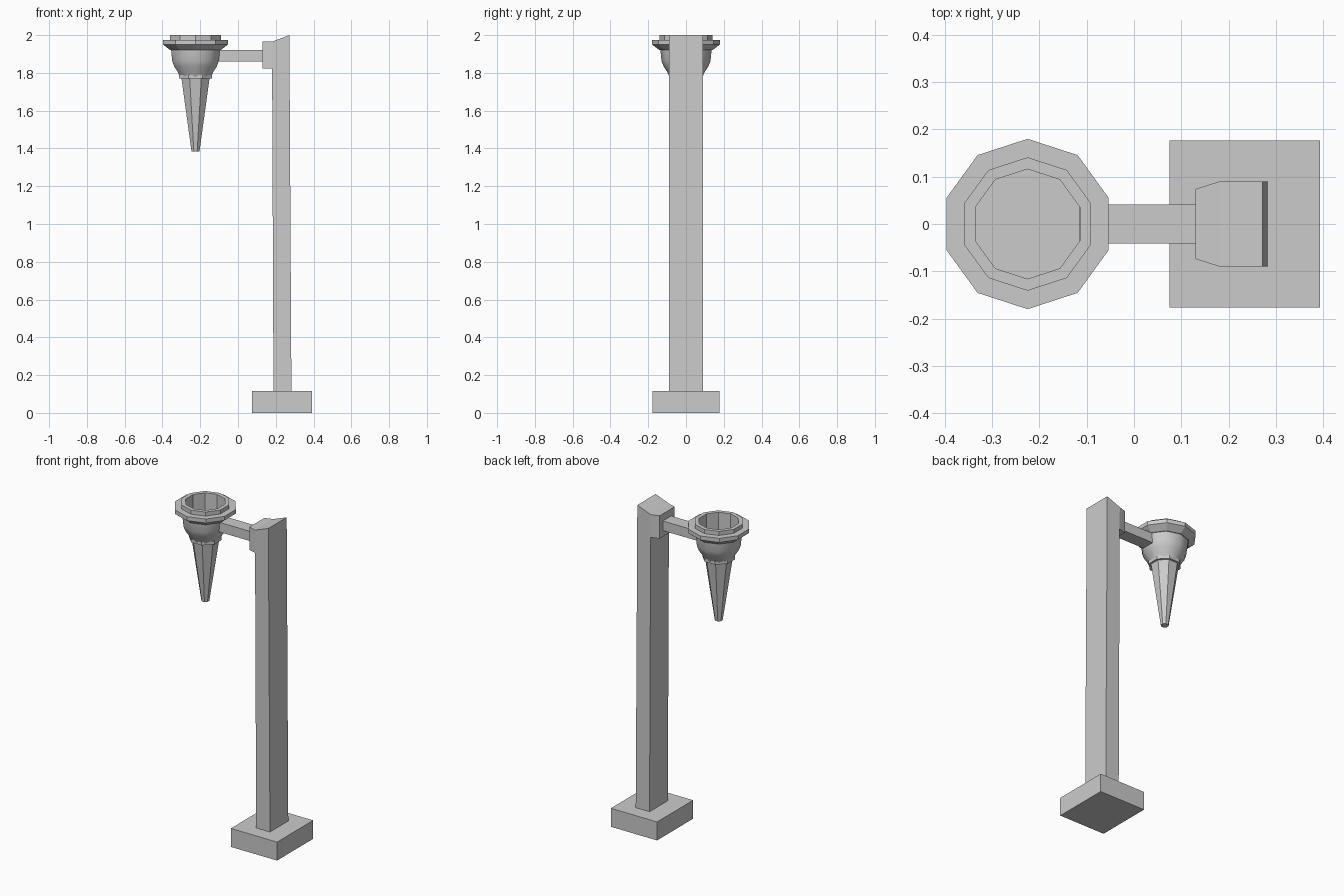
import bpy, bmesh
from math import sin, cos, pi, radians

if "Cube" in bpy.data.objects:
    bpy.data.objects.remove(bpy.data.objects["Cube"])

LAMP_X = -0.225


def make_object(name, bm):
    mesh = bpy.data.meshes.new(name)
    bm.to_mesh(mesh)
    bm.free()
    obj = bpy.data.objects.new(name, mesh)
    bpy.context.collection.objects.link(obj)
    return obj


def lathe(name, profile, sides, start, smooth=False):
    """Turn (radius, z) points, listed from bottom outside upwards, about the lamp axis."""
    bm = bmesh.new()
    rings = []
    for r, z in profile:
        rings.append([bm.verts.new((LAMP_X + r * cos(start + 2 * pi * i / sides),
                                    r * sin(start + 2 * pi * i / sides), z))
                      for i in range(sides)])
    for low, high in zip(rings, rings[1:]):
        for i in range(sides):
            j = (i + 1) % sides
            bm.faces.new((low[i], low[j], high[j], high[i])).smooth = smooth
    # Cap an end that lies on a flat disc
    if not smooth:
        for ring, (r, z) in ((rings[0], profile[0]), (rings[-1], profile[-1])):
            bm.faces.new(ring[::-1] if ring is rings[0] and name != "lamp_rim" else ring) \
                if not (name == "lamp_rim" and ring is rings[0]) else None
    return make_object(name, bm)


def loft(name, bottom, top):
    """Solid between two matching counter-clockwise outlines."""
    bm = bmesh.new()
    a = [bm.verts.new(p) for p in bottom]
    b = [bm.verts.new(p) for p in top]
    bm.faces.new(a[::-1])
    bm.faces.new(b)
    for i in range(len(a)):
        j = (i + 1) % len(a)
        bm.faces.new((a[i], a[j], b[j], b[i]))
    return make_object(name, bm)


def box(name, x0, x1, half_y, z0, z1):
    outline = ((x0, -half_y), (x1, -half_y), (x1, half_y), (x0, half_y))
    return loft(name, [(x, y, z0) for x, y in outline],
                [(x, y, z1) for x, y in outline])


# Square foot and horizontal arm
box("base", 0.075, 0.393, 0.177, 0, 0.115)
box("arm", -0.115, 0.135, 0.041, 1.86, 1.92)

# Slightly leaning post with a sloped top
h = 0.09
loft("post",
     [(0.188, -h, 0.10), (0.283, -h, 0.10), (0.283, h, 0.10), (0.188, h, 0.10)],
     [(0.18, -h, 1.965), (0.272, -h, 2.0), (0.272, h, 2.0), (0.18, h, 1.965)])

# Chamfered bracket on the inner face of the post
bracket = ((0.13, -0.074), (0.181, -h), (0.181, h), (0.13, 0.074))
loft("bracket", [(x, y, 1.823) for x, y in bracket],
     [(x, y, 1.965) for x, y in bracket])

# Ten-sided stepped rim with an open cup inside
lathe("lamp_rim", [(0.134, 1.92), (0.14, 1.92), (0.18, 1.95), (0.18, 1.975),
                   (0.141, 1.975), (0.141, 2.0), (0.116, 2.0), (0.116, 1.86)],
      10, pi / 2)

# Smooth rounded bowl
lathe("lamp_bowl", [(0.086, 1.775), (0.099, 1.805), (0.119, 1.835),
                    (0.13, 1.865), (0.136, 1.925)], 10, pi / 2, smooth=True)

# Eight-sided collar and tapering spike
lathe("collar", [(0.094, 1.77), (0.094, 1.79)], 8, radians(22.5))
lathe("spike", [(0.023, 1.385), (0.081, 1.775)], 8, radians(22.5))
